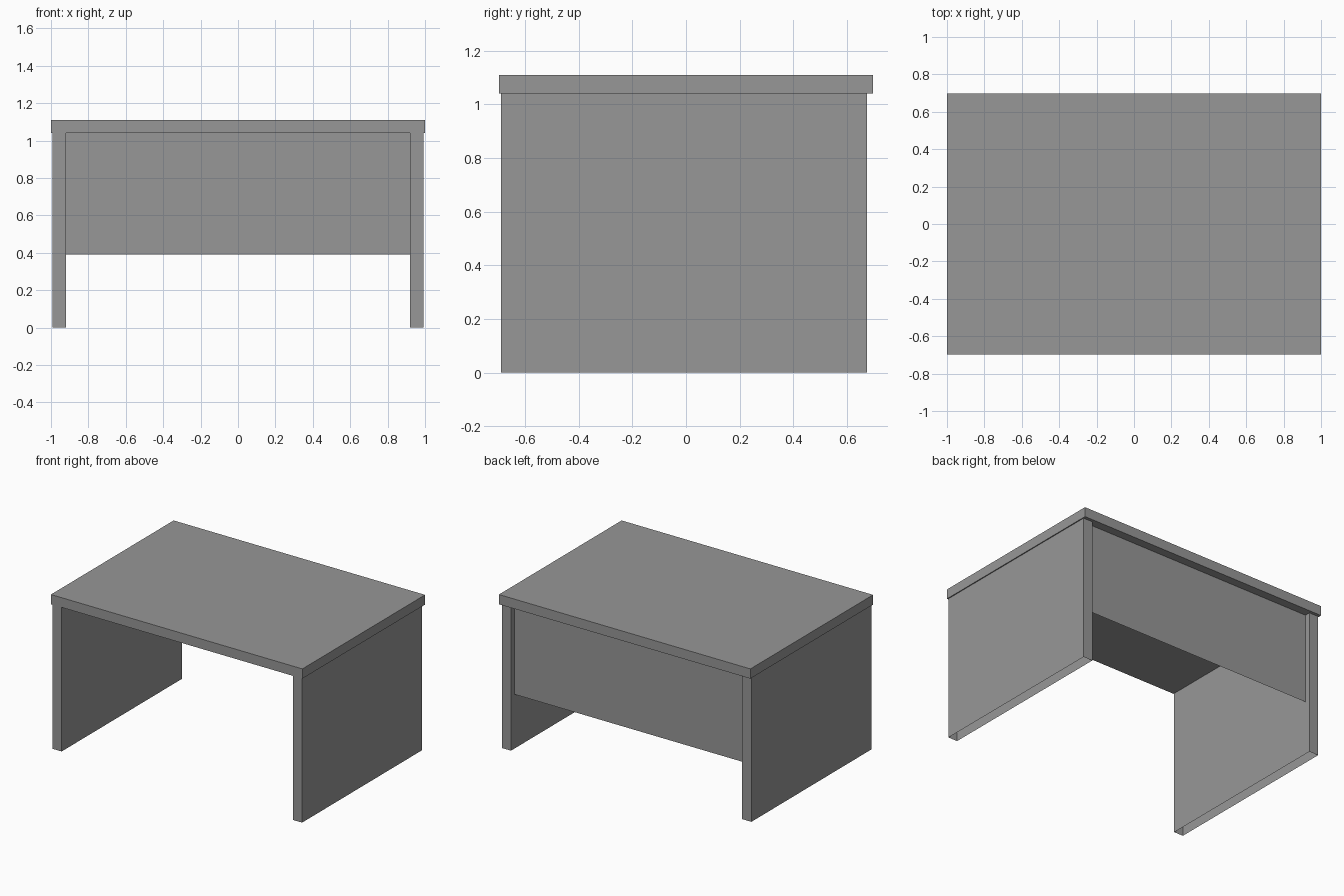
import bpy
import bmesh
from mathutils import Vector

cube = bpy.data.objects.get("Cube")
if cube:
    bpy.data.objects.remove(cube, do_unlink=True)

# One plain grey for the whole desk
grey = bpy.data.materials.new("plain_grey")
grey.use_nodes = True
colour = (0.31, 0.31, 0.31, 1.0)
grey.diffuse_color = colour
grey.node_tree.nodes["Principled BSDF"].inputs["Base Color"].default_value = colour


def add_part(name, low, high, open_ends=False):
    """Box between two corners; flat when y is equal, hollow when ends are open."""
    low, high = Vector(low), Vector(high)
    bm = bmesh.new()
    if low.y == high.y:
        corners = [(high.x, low.z), (low.x, low.z), (low.x, high.z), (high.x, high.z)]
        bm.faces.new([bm.verts.new((x, low.y, z)) for x, z in corners])
    else:
        bmesh.ops.create_cube(bm, size=1)
        for v in bm.verts:
            v.co = (low + high) / 2 + v.co * (high - low)
        if open_ends:
            bm.normal_update()
            ends = [f for f in bm.faces if abs(f.normal.z) > 0.5]
            bmesh.ops.delete(bm, geom=ends, context='FACES_ONLY')
    mesh = bpy.data.meshes.new(name)
    bm.to_mesh(mesh)
    bm.free()
    mesh.materials.append(grey)
    obj = bpy.data.objects.new(name, mesh)
    bpy.context.collection.objects.link(obj)
    return obj


under = 1.04        # underside of the desktop
inner, outer = 0.92, 0.993

# Desktop slab
add_part("desktop", (-1, -0.697, under), (1, 0.697, 1.11))

# Side panels, hollow and open at the floor
for name, x0, x1 in (("left_side_panel", inner, outer),
                     ("right_side_panel", -outer, -inner)):
    add_part(name, (x0, -0.69, 0), (x1, 0.675, under), open_ends=True)

# Thin privacy sheet recessed at the back
add_part("back_panel", (-inner, 0.635, 0.39), (inner, 0.635, under))
